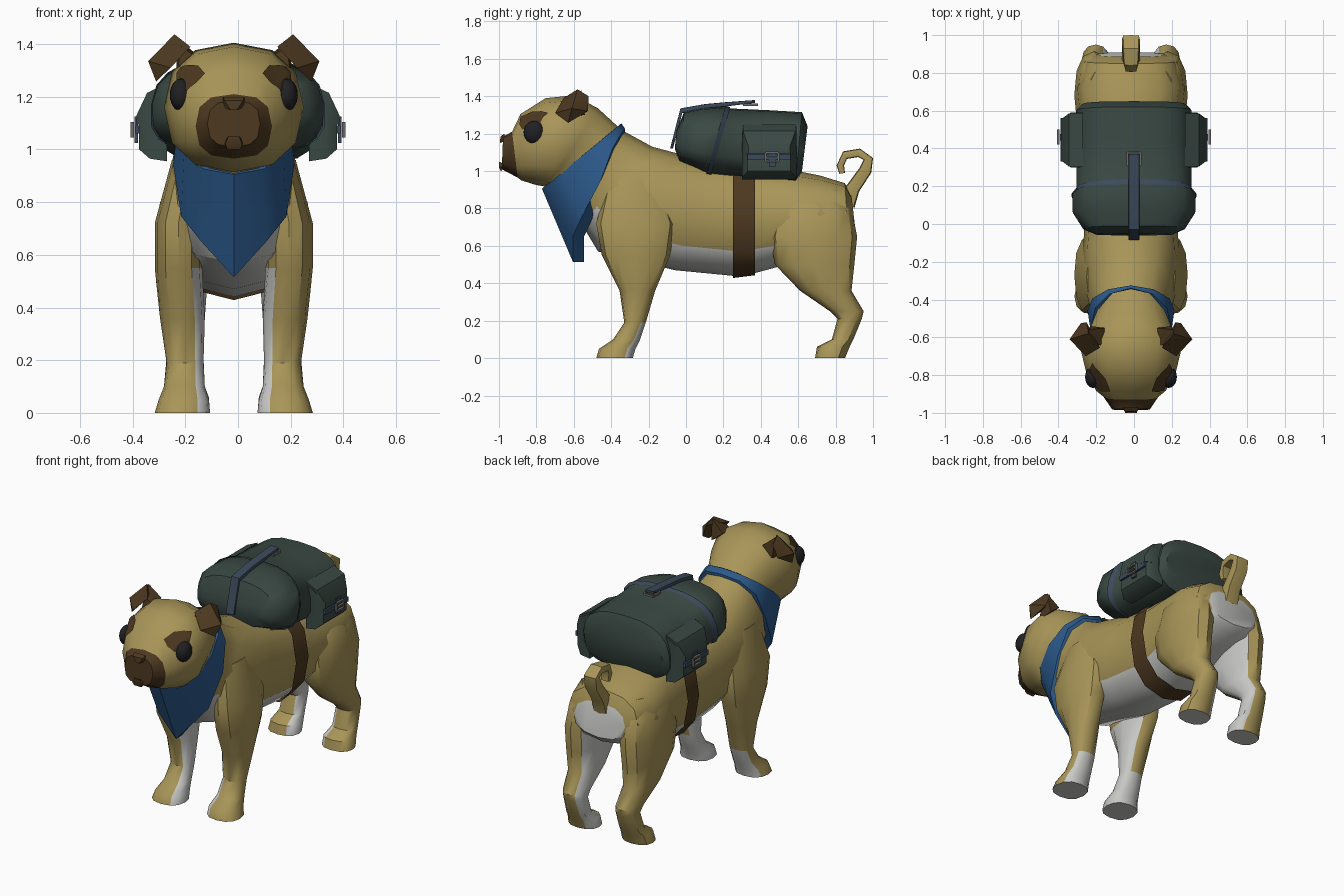
import bpy, bmesh
from math import sin, cos, pi, radians
from mathutils import Vector
from mathutils.bvhtree import BVHTree

if "Cube" in bpy.data.objects:
    bpy.data.objects.remove(bpy.data.objects["Cube"])

CX = -0.016  # the animal sits slightly off the middle of the pack
SIDES = ((1, "left"), (-1, "right"))


def material(name, rgb):
    m = bpy.data.materials.new(name)
    m.use_nodes = True
    m.diffuse_color = (*rgb, 1)
    m.node_tree.nodes["Principled BSDF"].inputs["Base Color"].default_value = (*rgb, 1)
    return m


TAN = material("tan fur", (0.395, 0.302, 0.098))
WHITE = material("white fur", (0.58, 0.58, 0.56))
BROWN = material("dark brown", (0.073, 0.040, 0.014))
BLUE = material("blue cloth", (0.026, 0.105, 0.27))
GREEN = material("pack green", (0.042, 0.066, 0.056))
SLATE = material("slate strap", (0.045, 0.068, 0.105))
BLACK = material("eye black", (0.015, 0.015, 0.017))
METAL = material("buckle metal", (0.15, 0.15, 0.145))
parts = []


def finish(name, bm, mats):
    bmesh.ops.recalc_face_normals(bm, faces=bm.faces)
    me = bpy.data.meshes.new(name)
    bm.to_mesh(me)
    bm.free()
    for m in mats:
        me.materials.append(m)
    ob = bpy.data.objects.new(name, me)
    bpy.context.collection.objects.link(ob)
    parts.append(ob)
    return ob


def spow(v, e):
    return (abs(v) ** e) * (1 if v > 0 else -1) if abs(v) > 1e-6 else 0


def ring(ty, tz, by, bz, hw, n=12, e=1.0, cx=CX, grow=0.0, taper=0.0):
    """Rounded section spanning two side-profile points; angle 0 is the second."""
    t, b = Vector((cx, ty, tz)), Vector((cx, by, bz))
    mid, half = (t + b) / 2, (b - t) / 2
    half = half.normalized() * (half.length + grow)
    angles = [2 * pi * j / n for j in range(n)]
    return [mid + half * spow(cos(a), e)
            + Vector(((hw + grow) * spow(sin(a), e) * (1 + taper * cos(a)), 0, 0)) for a in angles]


def loft(name, rings, mats, rule=None, caps=True):
    bm = bmesh.new()
    rows = [[bm.verts.new(p) for p in r] for r in rings]
    n = len(rows[0])
    for i in range(len(rows) - 1):
        for j in range(n):
            k = (j + 1) % n
            f = bm.faces.new((rows[i][j], rows[i][k], rows[i + 1][k], rows[i + 1][j]))
            if rule:
                f.material_index = rule(i, 2 * pi * (j + 0.5) / n)
    if caps:
        for i, row in ((0, rows[0]), (len(rows) - 1, rows[-1])):
            f = bm.faces.new(row)
            if rule:
                f.material_index = rule(i, 0)
    return finish(name, bm, mats)


def hull(name, points, mat):
    bm = bmesh.new()
    for p in points:
        bm.verts.new(p)
    bmesh.ops.convex_hull(bm, input=bm.verts)
    bmesh.ops.dissolve_limit(bm, angle_limit=radians(2), verts=bm.verts, edges=bm.edges)
    return finish(name, bm, [mat])


def box(name, centre, size, mat):
    bm = bmesh.new()
    bmesh.ops.create_cube(bm, size=1)
    for v in bm.verts:
        v.co = Vector(centre) + Vector(a * b for a, b in zip(v.co, size))
    return finish(name, bm, [mat])


# Head, neck and trunk in one skin; the muzzle rings are squarer
trunk = [(-.978, 1.185, -.985, 1.01, .10), (-.93, 1.21, -.90, .965, .145),
         (-.885, 1.305, -.88, .95, .185), (-.75, 1.39, -.80, .925, .24),
         (-.60, 1.405, -.74, .915, .265), (-.47, 1.335, -.74, .91, .235),
         (-.345, 1.22, -.73, .885, .19), (-.18, 1.13, -.56, .72, .235),
         (-.03, 1.09, -.47, .57, .26), (.10, 1.06, -.06, .47, .245),
         (.25, 1.04, .25, .44, .24), (.37, 1.03, .37, .455, .245),
         (.55, 1.01, .50, .49, .265), (.72, .975, .72, .57, .285),
         (.85, .935, .87, .61, .245), (.885, .865, .91, .65, .18)]


def trunk_rule(i, a):
    if i == 0:
        return 2
    return 1 if i == 15 or (i >= 7 and cos(a) > .5) else 0


body = loft("body", [ring(*r, e=.75 if i < 2 else .85) for i, r in enumerate(trunk)],
            [TAN, WHITE, BROWN], trunk_rule)
loft("belly_strap", [ring(*r, e=.85, grow=.012) for r in trunk[10:12]], [BROWN], caps=False)

# Legs: height, front, back, inner and outer distance
front_leg = [(0, -.48, -.285, .09, .30), (.05, -.465, -.27, .095, .285), (.10, -.39, -.245, .11, .265),
             (.19, -.33, -.215, .115, .255), (.36, -.355, -.165, .11, .28), (.55, -.45, -.085, .12, .30),
             (.72, -.48, -.06, .12, .30), (.96, -.42, -.14, .10, .235)]
hind_leg = [(0, .69, .85, .09, .29), (.06, .70, .875, .095, .28), (.10, .78, .895, .11, .265),
            (.21, .81, .94, .115, .255), (.25, .77, .95, .115, .26), (.36, .61, .885, .11, .28),
            (.50, .475, .90, .10, .295), (.65, .45, .915, .09, .30), (.80, .49, .885, .08, .28),
            (.90, .58, .82, .08, .22)]
for s, side in SIDES:
    for kind, rows, top, back in (("front", front_leg, 5, 3), ("hind", hind_leg, 7, 0)):
        rings = [ring(y1, z, y0, z, (xo - xi) / 2, e=.85, cx=CX + s * (xi + xo) / 2)
                 for z, y0, y1, xi, xo in rows]
        leg = loft(f"{kind}_leg_{side}", rings, [TAN, WHITE],
                   lambda i, a: int((i < top and -s * sin(a) > .5) or (i < back and cos(a) < -.6)))
        for f in leg.data.polygons:
            if f.normal.z < -.9 and f.center.z < .01:
                f.material_index = 1

# Curled tail: outer and inner edge of the curl
tail = [(.90, .80, .82, .90, .05), (.925, .89, .86, .925, .048), (.99, .99, .93, 1.02, .048),
        (1.0, 1.07, .95, 1.06, .048), (.93, 1.12, .92, 1.075, .045), (.84, 1.105, .86, 1.065, .04),
        (.805, 1.03, .845, 1.03, .032), (.82, .985, .85, .99, .028)]
loft("tail", [ring(*r, n=8, e=.4) for r in tail], [TAN])

# Ears, eyes and brows
bm = bmesh.new()
bm.from_mesh(body.data)
skin = BVHTree.FromBMesh(bm)
bm.free()
stem = [(.14, -.64, 1.35), (.14, -.55, 1.36), (.215, -.65, 1.29), (.215, -.54, 1.30),
        (.20, -.64, 1.39), (.225, -.56, 1.43)]
flap = [(.225, -.58, 1.437), (.165, -.655, 1.39), (.325, -.61, 1.335), (.295, -.63, 1.258),
        (.24, -.70, 1.31), (.235, -.52, 1.40), (.265, -.525, 1.32)]
brow = [(.225, -.79, 1.25), (.22, -.74, 1.33), (.15, -.83, 1.335), (.115, -.89, 1.295),
        (.145, -.89, 1.25), (.17, -.87, 1.22)]
for s, side in SIDES:
    for label, pts in (("stem", stem), ("flap", flap)):
        hull(f"ear_{label}_{side}", [(CX + s * x, y, z) for x, y, z in pts], BROWN)
    bm = bmesh.new()
    bmesh.ops.create_uvsphere(bm, u_segments=20, v_segments=12, radius=1)
    for v in bm.verts:
        v.co = Vector((CX + s * .20 + v.co.x * .043, -.81 + v.co.y * .058, 1.207 + v.co.z * .062))
    finish(f"eye_{side}", bm, [BLACK])
    bm = bmesh.new()
    f = bm.faces.new([bm.verts.new((CX + s * x, y, z)) for x, y, z in brow])
    bmesh.ops.poke(bm, faces=[f])
    bmesh.ops.subdivide_edges(bm, edges=bm.edges[:], cuts=3, use_grid_fill=True)
    for v in bm.verts:
        hit, normal, _, _ = skin.find_nearest(v.co)
        v.co = hit + normal * .007
    plate = finish(f"brow_{side}", bm, [BROWN])
    if sum(f.normal.y * f.area for f in plate.data.polygons) > 0:
        plate.data.flip_normals()

# Nose and lower lip
hull("nose", [(CX + s * x, y, z) for s in (1, -1) for x, y, z in
              ((.04, -.97, 1.20), (.035, -.992, 1.185), (.012, -.995, 1.15), (.04, -.97, 1.16))], BROWN)
hull("lower_lip", [(CX + s * x, y, z) for s in (1, -1) for x, y, z in
                   ((.02, -1.0, 1.05), (.032, -1.0, 1.02), (.025, -.99, 1.0), (.04, -.95, 1.03))], BROWN)

# Neckerchief: a rim round the neck and a cloth falling to a point in front
rim = ring(-.345, 1.255, -.77, .905, .215, e=.9)
inner = [Vector((CX + (p.x - CX) * .86, p.y + .005, p.z + .005)) for p in rim]
fall = [(.165, -.39), (.14, -.275), (.11, -.24), (.10, -.135), (.05, -.055), (.025, -.03), (.02, -.03)]
spread = (1, 1.08, 1.06, 1.07, 1.08, 1.05, 1)
hem, lining = [], []
for j, p in enumerate(rim):
    k = min(j, 12 - j)
    dy, dz = fall[k]
    x = (p.x - CX) * spread[k]
    hem.append(Vector((CX + x, p.y + dy, p.z + dz)))
    lining.append(Vector((CX + x * .85, p.y + dy + (.06 if k < 3 else 0), p.z + dz - (.03 if k > 3 else 0))))
loft("neckerchief", [inner, rim, hem, lining], [BLUE], caps=False)

# Backpack with lid trim
pack = [(-.05, 1.22, -.06, 1.12, .20), (-.01, 1.315, -.035, 1.05, .27), (.08, 1.335, .05, 1.015, .325),
        (.21, 1.345, .11, .985, .325), (.235, 1.335, .135, .98, .305), (.45, 1.325, .40, .955, .305),
        (.62, 1.315, .585, .94, .305), (.65, 1.24, .62, 1.0, .275)]
shape = dict(n=20, e=.72, cx=0, taper=.1)
loft("backpack", [ring(*r, **shape) for r in pack], [GREEN])
loft("lid_trim", [ring(*r, grow=.006, **shape) for r in pack[3:5]], [SLATE], caps=False)


def buckle(name, centre, u, v, w, h):
    """Square frame with a centre pin in the plane of axes u and v."""
    for k, (du, dv, su, sv) in enumerate(((w, 0, .01, 2 * h), (-w, 0, .01, 2 * h), (0, h, 2 * w, .01),
                                          (0, -h, 2 * w, .01), (0, 0, 2 * w, .008))):
        c, size = list(centre), [.014] * 3
        c[u] += du
        c[v] += dv
        size[u], size[v] = su, sv
        box(f"{name}_bar_{k}", c, size, METAL)


# Lid strap: outer and inner edge
strap = [(-.085, 1.12, -.07, 1.12), (-.03, 1.335, -.02, 1.31), (.10, 1.358, .10, 1.335),
         (.21, 1.368, .21, 1.345), (.37, 1.38, .37, 1.365)]
loft("lid_strap", [ring(*r, .03, n=8, e=.3, cx=0) for r in strap], [SLATE])
buckle("lid_buckle", (0, .345, 1.355), 0, 1, .035, .035)

# Side pockets taper outward: distance out, bottom, top, back and front
pocket = [(.27, .955, 1.24, .30, .59), (.335, .965, 1.205, .30, .59), (.375, 1.0, 1.12, .33, .56)]
flap_cover = [(.27, 1.09, 1.25, .305, .585), (.345, 1.09, 1.215, .305, .585), (.385, 1.095, 1.13, .335, .555)]
for s, side in SIDES:
    for label, rows in (("pocket", pocket), ("pocket_flap", flap_cover)):
        hull(f"{label}_{side}", [(s * x, y, z) for x, z0, z1, y0, y1 in rows
                                 for y in (y0, y1) for z in (z0, z1)], GREEN)
    box(f"pocket_strap_{side}", (s * .383, .445, 1.075), (.014, .23, .03), SLATE)
    box(f"pocket_tab_{side}", (s * .386, .46, 1.075), (.012, .035, .10), SLATE)
    buckle(f"pocket_buckle_{side}", (s * .401, .46, 1.075), 1, 2, .035, .025)

# Soft shading with crisp creases
bpy.ops.object.select_all(action='DESELECT')
for ob in parts:
    ob.select_set(True)
bpy.context.view_layer.objects.active = body
bpy.ops.object.shade_smooth_by_angle(angle=radians(38))
